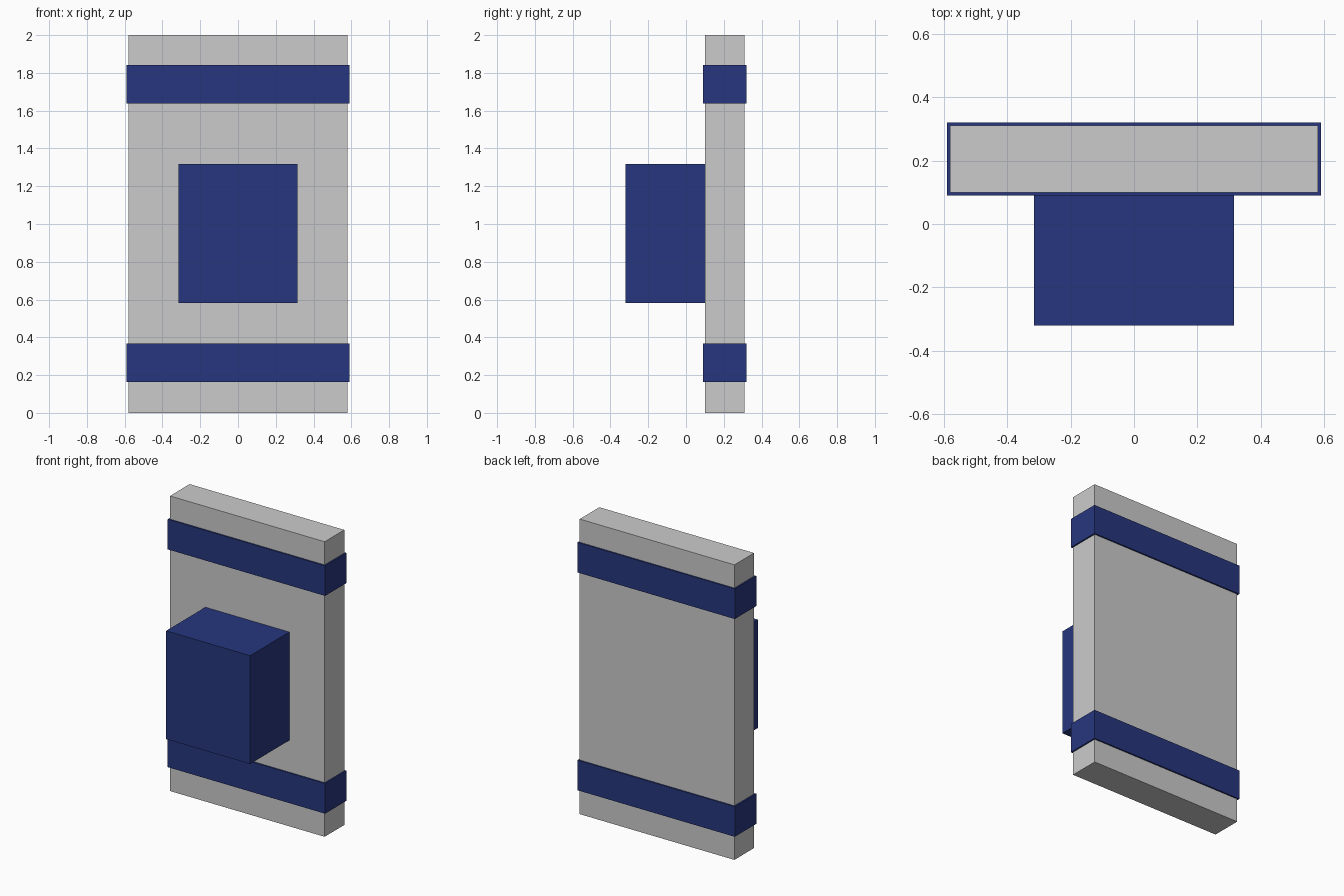
import bpy
from mathutils import Vector

if "Cube" in bpy.data.objects:
    bpy.data.objects.remove(bpy.data.objects["Cube"])

blue = bpy.data.materials.new("dark_blue")
blue.diffuse_color = (0.02, 0.037, 0.21, 1)
blue.use_nodes = True
blue.node_tree.nodes["Principled BSDF"].inputs["Base Color"].default_value = blue.diffuse_color


def box(name, low, high, material=None):
    """Add a box spanning two opposite corners."""
    low, high = Vector(low), Vector(high)
    bpy.ops.mesh.primitive_cube_add(size=1, location=(low + high) / 2)
    obj = bpy.context.object
    obj.name = name
    obj.scale = high - low
    bpy.ops.object.transform_apply(location=False, rotation=False, scale=True)
    if material:
        obj.data.materials.append(material)
    return obj


# Upright grey slab
box("slab", (-0.58, 0.10, 0), (0.58, 0.31, 2))

# Blue bands wrapped slightly proud of the slab
for name, z in (("lower_band", 0.163), ("upper_band", 1.639)):
    box(name, (-0.59, 0.09, z), (0.59, 0.32, z + 0.204), blue)

# Blue block on the front face
box("front_block", (-0.315, -0.32, 0.583), (0.315, 0.10, 1.317), blue)
